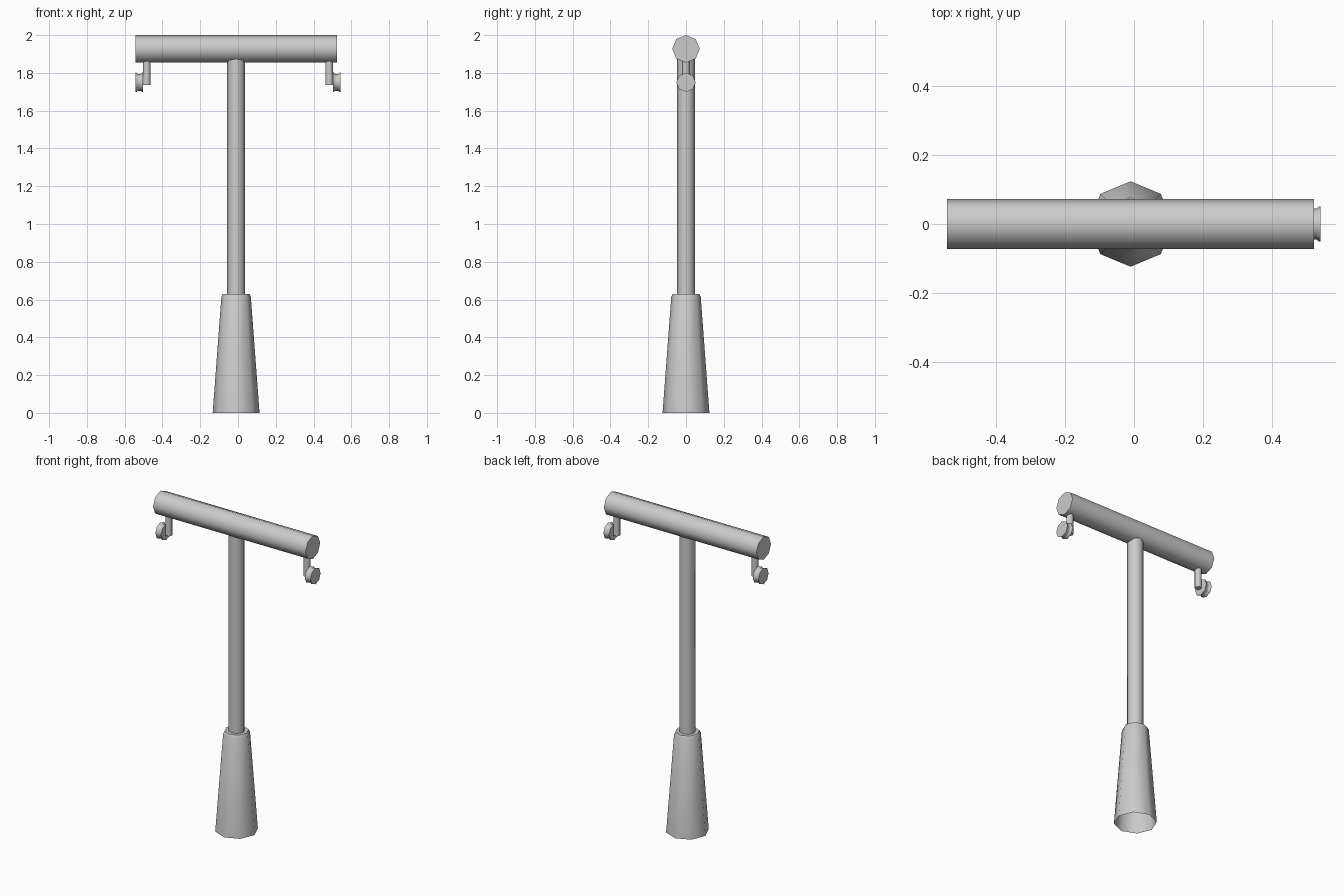
import bpy, bmesh, math
from mathutils import Matrix

default = bpy.data.objects.get("Cube")
if default:
    bpy.data.objects.remove(default, do_unlink=True)

# One plain metal for the whole lamp post
grey = bpy.data.materials.new("light_grey_metal")
grey.use_nodes = True
colour = (0.6, 0.6, 0.6, 1)
grey.diffuse_color = colour
grey.node_tree.nodes["Principled BSDF"].inputs["Base Color"].default_value = colour

SIDES = 8
CENTRE_X = -0.01


def turned(name, profile, place=(0, 0, 0), along_x=False, open_start=False):
    """Sweep (radius, distance) pairs around an axis, capping the ends."""
    bm = bmesh.new()
    rings = []
    for radius, dist in profile:
        rings.append([bm.verts.new((radius * math.cos(math.tau * i / SIDES),
                                    radius * math.sin(math.tau * i / SIDES), dist))
                      for i in range(SIDES)])
    for low, high in zip(rings, rings[1:]):
        for i in range(SIDES):
            j = (i + 1) % SIDES
            bm.faces.new((low[i], low[j], high[j], high[i]))
    if not open_start:
        bm.faces.new(rings[0][::-1])
    bm.faces.new(rings[-1])
    if along_x:
        bm.transform(Matrix.Rotation(math.pi / 2, 4, 'Y'))
    mesh = bpy.data.meshes.new(name)
    bm.to_mesh(mesh)
    bm.free()
    mesh.materials.append(grey)
    obj = bpy.data.objects.new(name, mesh)
    obj.location = place
    bpy.context.collection.objects.link(obj)
    bpy.ops.object.select_all(action='DESELECT')
    obj.select_set(True)
    bpy.context.view_layer.objects.active = obj
    bpy.ops.object.shade_smooth_by_angle(angle=math.radians(47))
    return obj


# Tapered hollow foot with a bevelled shoulder
turned("base", [(0.124, 0), (0.078, 0.615), (0.07, 0.63)],
       (CENTRE_X, 0, 0), open_start=True)

# Upright and crossbar
turned("pole", [(0.047, 0.6), (0.047, 1.9)], (CENTRE_X, 0, 0))
turned("crossbar", [(0.073, -0.533), (0.073, 0.533)],
       (CENTRE_X, 0, 1.927), along_x=True)

# Hanging brackets with an outward-facing spool at each end
for label, side in (("left", 1), ("right", -1)):
    turned(label + "_hanger", [(0.02, 1.737), (0.02, 1.9)], (side * 0.483, 0, 0))
    turned(label + "_spool",
           [(0.051, -0.02), (0.051, -0.015), (0.045, -0.009),
            (0.045, 0.009), (0.051, 0.015), (0.051, 0.02)],
           (side * 0.522, 0, 1.75), along_x=True)
